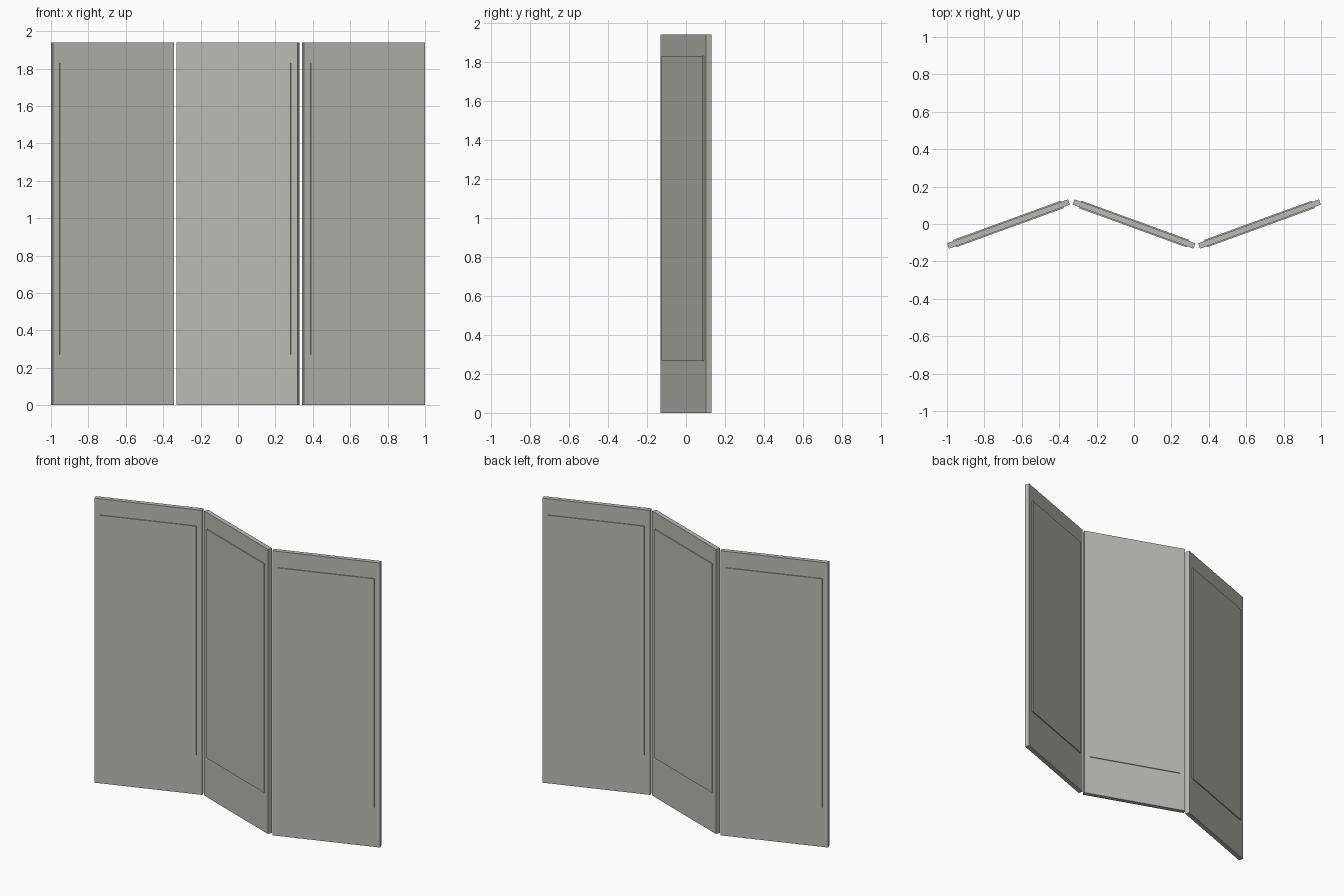
import bpy
import math
from mathutils import Matrix

if "Cube" in bpy.data.objects:
    bpy.data.objects.remove(bpy.data.objects["Cube"])

ANGLE = math.radians(20)
WIDTH, THICK, HEIGHT = 0.688, 0.030, 1.94
PLATE_W, PLATE_D = 0.615, 0.006
PLATE_BOTTOM, PLATE_TOP = 0.27, 1.83

grey = bpy.data.materials.new("warm_grey")
grey.diffuse_color = (0.50, 0.50, 0.455, 1.0)
grey.use_nodes = True
grey.node_tree.nodes["Principled BSDF"].inputs["Base Color"].default_value = grey.diffuse_color


def box(name, size, center, frame):
    """Box sized and placed in the local frame of one leaf."""
    bpy.ops.mesh.primitive_cube_add(size=1)
    ob = bpy.context.object
    ob.name = name
    ob.data.transform(frame @ Matrix.Translation(center) @ Matrix.Diagonal((*size, 1)))
    ob.data.materials.append(grey)
    return ob


# Three zigzag leaves, each with a raised plate on both faces
for side, x, turn in (("left", -0.671, 1), ("middle", 0.0, -1), ("right", 0.671, 1)):
    frame = Matrix.Translation((x, 0, 0)) @ Matrix.Rotation(turn * ANGLE, 4, "Z")
    box(side + "_leaf", (WIDTH, THICK, HEIGHT), (0, 0, HEIGHT / 2), frame)
    for face, s in (("front", -1), ("back", 1)):
        box(f"{side}_{face}_plate",
            (PLATE_W, PLATE_D, PLATE_TOP - PLATE_BOTTOM),
            (0, s * (THICK + PLATE_D) / 2, (PLATE_TOP + PLATE_BOTTOM) / 2), frame)
